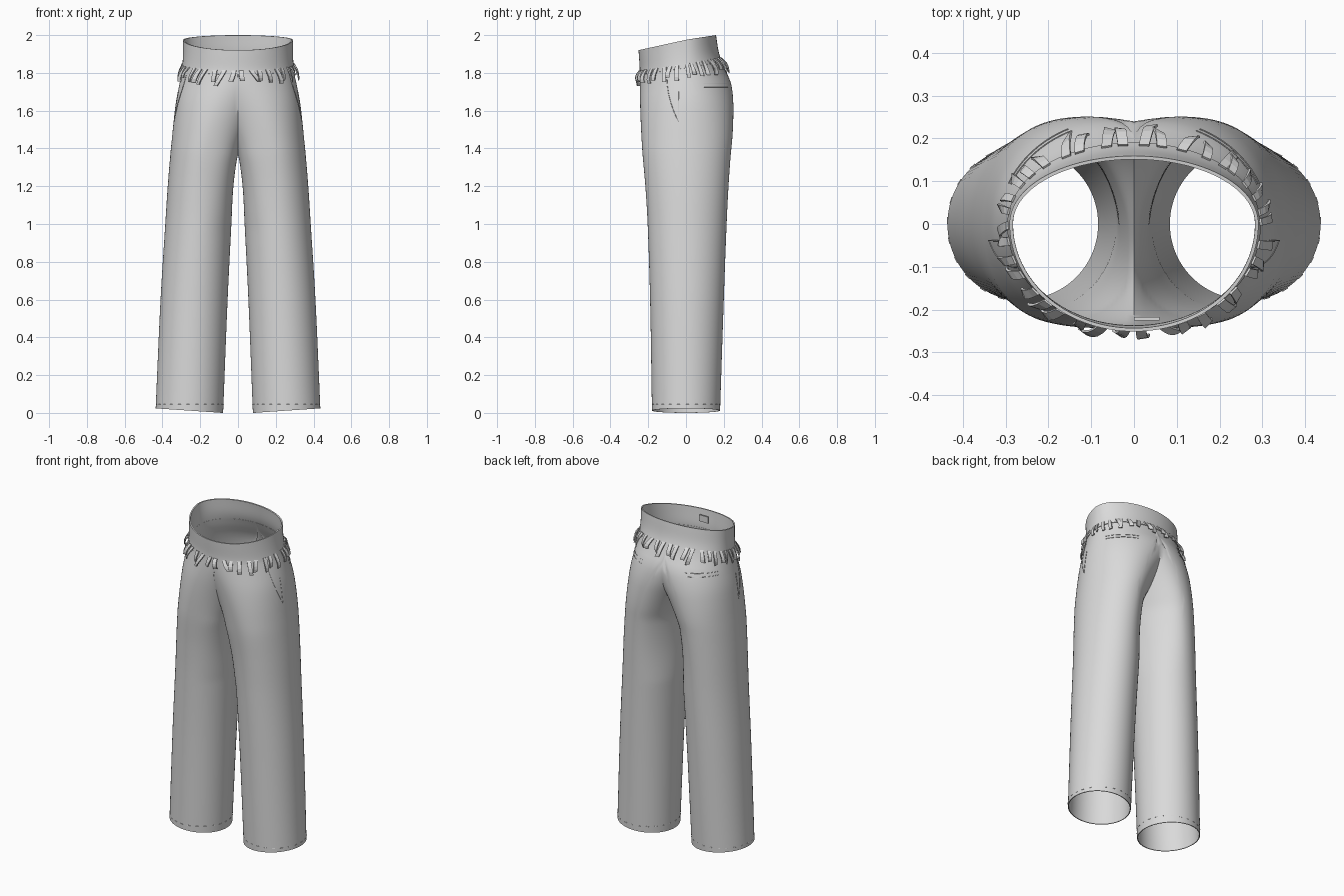
import bpy, bmesh, math, random
from mathutils import Vector

random.seed(4)
cube = bpy.data.objects.get("Cube")
if cube:
    bpy.data.objects.remove(cube, do_unlink=True)

cloth = bpy.data.materials.new("light grey cloth")
cloth.use_nodes = True
GREY = (0.7, 0.7, 0.7, 1)
cloth.diffuse_color = GREY
cloth.node_tree.nodes["Principled BSDF"].inputs["Base Color"].default_value = GREY

# Height, outer x, centre-to-radius ratio, front depth, back depth
SECTIONS = [
    (0.0, 0.437, 1.44, 0.18, 0.18),
    (0.6, 0.41, 1.31, 0.19, 0.20),
    (1.0, 0.385, 1.20, 0.203, 0.215),
    (1.2, 0.372, 1.14, 0.215, 0.225),
    (1.37, 0.358, 1.0, 0.23, 0.237),
    (1.45, 0.35, 0.85, 0.235, 0.245),
    (1.55, 0.34, 0.62, 0.24, 0.25),
    (1.65, 0.328, 0.36, 0.243, 0.25),
    (1.75, 0.308, 0.1, 0.243, 0.237),
    (1.82, 0.293, 0.0, 0.241, 0.205),
    (1.90, 0.287, 0.0, 0.246, 0.172),
    (2.0, 0.287, 0.0, 0.252, 0.155),
]


def section(z):
    """Smoothly interpolated section values at height z."""
    z = min(max(z, 0), 2)
    i = 0
    while i < len(SECTIONS) - 2 and SECTIONS[i + 1][0] < z:
        i += 1
    p, q = SECTIONS[i], SECTIONS[i + 1]
    o, r = SECTIONS[max(i - 1, 0)], SECTIONS[min(i + 2, len(SECTIONS) - 1)]
    h = q[0] - p[0]
    s = (z - p[0]) / h
    out = []
    for c in range(1, 5):
        m0 = (q[c] - o[c]) / (q[0] - o[0]) * h
        m1 = (r[c] - p[c]) / (r[0] - p[0]) * h
        out.append((2*s**3 - 3*s*s + 1) * p[c] + (s**3 - 2*s*s + s) * m0
                   + (3*s*s - 2*s**3) * q[c] + (s**3 - s*s) * m1)
    out[1] = max(out[1], 0)
    return out


def surf(a, z, off=0.0):
    """Point on the left half of the trousers: a = -90 deg is front, 0 is outside."""
    xo, k, front, back = section(z)
    rx = xo / (1 + k)
    ry = front if math.sin(a) < 0 else back
    inner = max(0, -math.cos(a)) ** 2 * max(0, 1 - abs(z - 1.37) / 0.4)
    x = rx * (k + math.cos(a)) + off * math.cos(a)
    return Vector((x, (ry + off) * math.sin(a) - 0.06 * inner, z))


def waist(a):
    return 1.838 + 0.035 * math.sin(a)


def rim(a):
    return 1.975 + (0.055 if math.sin(a) < 0 else 0.025) * math.sin(a)


def seam_end(a):
    """Top of a column: the waist outside, the centre seam inside."""
    if math.cos(a) > -1e-5:
        return waist(a)
    lo, hi = 1.2, 1.82
    for _ in range(40):
        mid = (lo + hi) / 2
        if section(mid)[1] > -math.cos(a):
            lo = mid
        else:
            hi = mid
    return lo


def add_object(name, bm, thickness, mirror=True, smooth=True):
    mesh = bpy.data.meshes.new(name)
    bm.to_mesh(mesh)
    bm.free()
    mesh.materials.append(cloth)
    ob = bpy.data.objects.new(name, mesh)
    bpy.context.collection.objects.link(ob)
    if mirror:
        mod = ob.modifiers.new("mirror", 'MIRROR')
        mod.use_clip = True
        mod.merge_threshold = 0.0005
    mod = ob.modifiers.new("thickness", 'SOLIDIFY')
    mod.thickness = thickness
    mod.offset = -1
    bpy.ops.object.select_all(action='DESELECT')
    ob.select_set(True)
    bpy.context.view_layer.objects.active = ob
    bpy.ops.object.convert(target='MESH')
    if smooth:
        bpy.ops.object.shade_smooth_by_angle(angle=math.radians(45))
    return ob


def grid(bm, columns, closed=False):
    """Skin a list of point columns with quads."""
    cols = [[bm.verts.new(p) for p in col] for col in columns]
    for i in range(len(cols) - (0 if closed else 1)):
        c, d = cols[i], cols[(i + 1) % len(cols)]
        for j in range(len(c) - 1):
            bm.faces.new((c[j], d[j], d[j + 1], c[j + 1]))


def span(lo, hi, n):
    return [lo + (hi - lo) * i / n for i in range(n + 1)]


# Legs and hips: one leg tube that opens along the centre seam, mirrored
bm = bmesh.new()
columns = []
for a in span(-math.pi, math.pi, 96)[:-1]:
    columns.append([surf(a, z) for z in span(0.012 * (1 + math.cos(a)), seam_end(a), 60)])
grid(bm, columns, closed=True)
for v in bm.verts:
    if abs(v.co.x) < 0.0004:
        v.co.x = 0
add_object("trouser_legs", bm, 0.005)

# Waistband
bm = bmesh.new()
half = math.pi / 2
columns = []
for a in span(-half, half, 48):
    col = [surf(a, z, 0.004) for z in span(waist(a) - 0.012, rim(a), 8)]
    if abs(math.cos(a)) < 1e-5:
        for p in col:
            p.x = 0
    columns.append(col)
grid(bm, columns)
add_object("waistband", bm, 0.008)

# Fringe of loose strips hanging below the waistband
bm = bmesh.new()
COUNT = 19
for side in (-1, 1):
    for i in range(COUNT):
        a0 = -half + math.pi * (i + 0.5 + random.uniform(-0.2, 0.2)) / COUNT
        length = random.uniform(0.055, 0.085)
        lean = random.uniform(-0.07, 0.07)
        flare = random.uniform(0.008, 0.02)
        twist = random.uniform(-0.008, 0.008)
        left, right = [], []
        for s in span(0, 1, 4):
            z = waist(a0) + 0.01 - length * s
            a = a0 + lean * s
            out = 0.009 + flare * math.sin(s * 2.4)
            for edge, sign in ((left, -1), (right, 1)):
                p = surf(a + sign * 0.04, z, out + sign * twist * s)
                p.x *= side
                edge.append(p)
        grid(bm, [left, right] if side < 0 else [right, left])
add_object("waist_fringe", bm, 0.006, mirror=False, smooth=False)

# Small tab inside the front of the waistband
bm = bmesh.new()
grid(bm, [[Vector((x, -0.225, z)) for z in (1.85, 1.89)] for x in (0.0, 0.06)])
add_object("inner_tab", bm, 0.008, mirror=False, smooth=False)


def stitch(name, paths, radius=0.0015):
    """Thin thread along surface paths on both sides."""
    curve = bpy.data.curves.new(name, 'CURVE')
    curve.dimensions = '3D'
    curve.bevel_depth = radius
    curve.bevel_resolution = 0
    curve.materials.append(cloth)
    for path in paths:
        for side in (-1, 1):
            sp = curve.splines.new('POLY')
            sp.points.add(len(path) - 1)
            for pt, (a, z) in zip(sp.points, path):
                p = surf(a, z, 0.001)
                pt.co = (p.x * side, p.y, p.z, 1)
    ob = bpy.data.objects.new(name, curve)
    bpy.context.collection.objects.link(ob)


# Slanted front pockets, back pocket welts and hem stitching
pocket = [(-0.43 + 0.27 * s * s, 1.79 - 0.25 * s) for s in span(0, 1, 14)]
stitch("front_pocket_seams", [pocket, [(-0.16, z) for z in span(1.54, 1.70, 6)]])
stitch("back_pocket_seams", [[(a, z) for a in span(0.4, 1.15, 14)] for z in (1.725, 1.745)])
stitch("hem_stitches", [[(a, 0.045), (a + 0.09, 0.045)] for a in span(-math.pi, math.pi, 24)[:-1]])

# Fly stitching beside the centre seam
stitch("fly_stitches", [[(-half - 0.01 - math.asin(min(0.99, section(z)[1])), z),
                         (-half - 0.01 - math.asin(min(0.99, section(z + 0.03)[1])), z + 0.03)]
                        for z in span(1.5, 1.74, 5)], 0.001)
